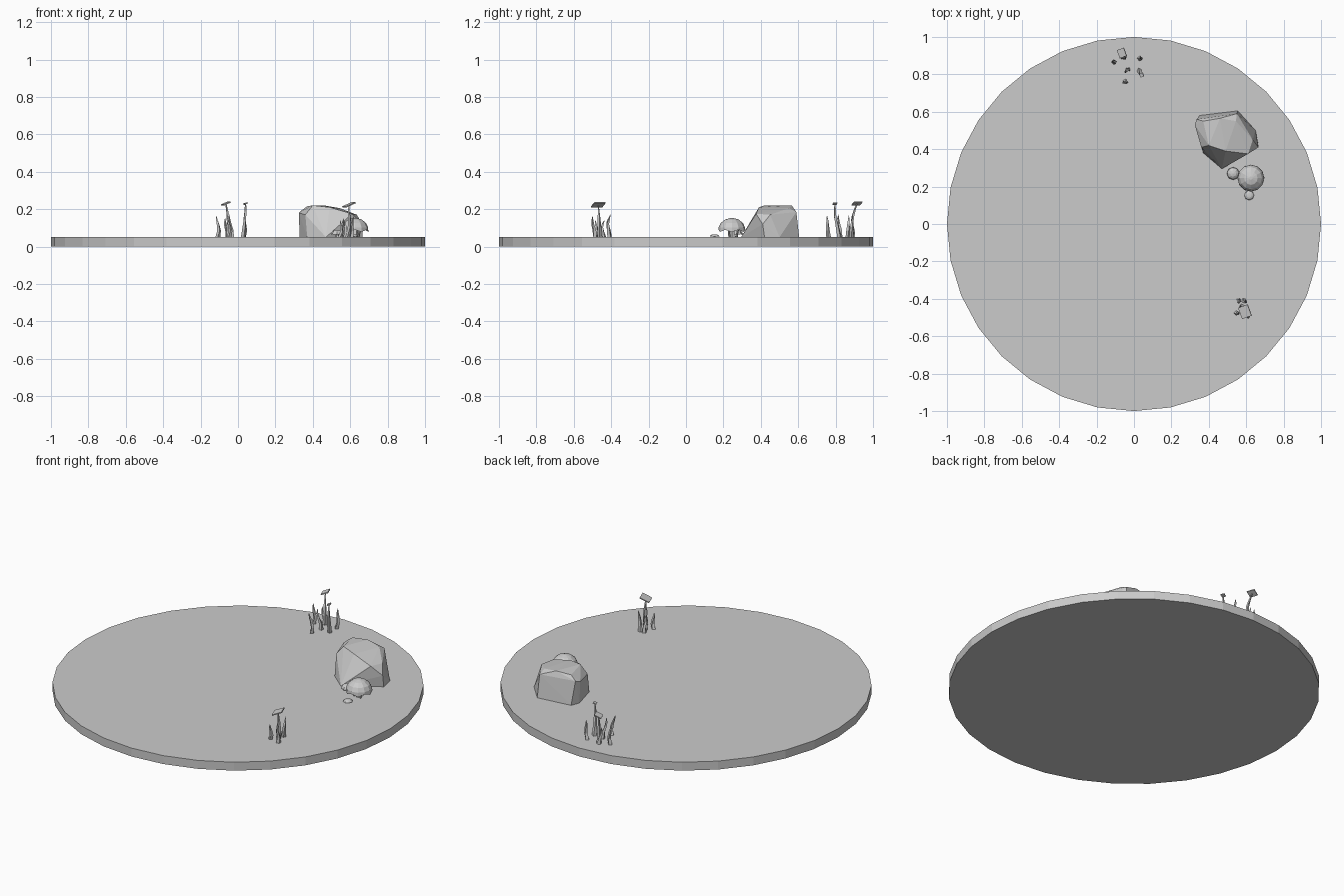
import bpy, bmesh, math
from mathutils import Vector, Matrix

if "Cube" in bpy.data.objects:
    bpy.data.objects.remove(bpy.data.objects["Cube"])

def finish(bm, name):
    bmesh.ops.recalc_face_normals(bm, faces=bm.faces)
    me = bpy.data.meshes.new(name)
    bm.to_mesh(me)
    bm.free()
    ob = bpy.data.objects.new(name, me)
    bpy.context.collection.objects.link(ob)
    return ob

def loft(bm, rings):
    """Skin equal-sized rings and cap both ends."""
    vs = [[bm.verts.new(p) for p in r] for r in rings]
    n = len(vs[0])
    for a, b in zip(vs, vs[1:]):
        for i in range(n):
            j = (i + 1) % n
            bm.faces.new((a[i], a[j], b[j], b[i]))
    bm.faces.new(vs[0][::-1])
    bm.faces.new(vs[-1])

def ring(c, r, n, turn=0.0):
    return [Vector(c) + Vector((r * math.cos(turn + math.tau * i / n),
                                r * math.sin(turn + math.tau * i / n), 0)) for i in range(n)]

# Round ground slab
bpy.ops.mesh.primitive_cylinder_add(vertices=32, radius=1, depth=0.05, location=(0, 0, 0.025))
bpy.context.object.name = "ground_disc"

# Faceted boulder: convex hull of a few corner points
bm = bmesh.new()
for p in [(.33, .53, .05), (.35, .58, .05), (.555, .605, .05), (.65, .50, .05),
          (.665, .42, .05), (.47, .295, .05), (.37, .38, .05),
          (.325, .53, .18), (.335, .56, .19), (.55, .59, .185), (.36, .41, .17),
          (.37, .55, .215), (.46, .565, .22), (.545, .55, .205), (.40, .42, .22),
          (.49, .39, .21), (.61, .375, .175), (.635, .45, .17), (.665, .41, .12)]:
    bm.verts.new(p)
res = bmesh.ops.convex_hull(bm, input=bm.verts)
bmesh.ops.delete(bm, geom=[v for v in bm.verts if not v.link_faces], context='VERTS')
finish(bm, "boulder")

# Mushrooms: domed cap with a ragged rim on a stem
def mushroom(name, x, y, r, top, h, n, drop):
    bm = bmesh.new()
    rim = top - h
    rings = [ring((x, y, top - 0.001), r * .12, n)]
    for a in (30, 55, 78):
        rings.append(ring((x, y, rim + h * math.cos(math.radians(a))), r * math.sin(math.radians(a)), n))
    edge = ring((x, y, rim), r, n)
    for i in range(0, n, 2):
        edge[i].z -= drop
    rings += [edge, ring((x, y, rim + drop * .5), r * .75, n), ring((x, y, rim + h * .3), r * .2, n)]
    loft(bm, rings)
    loft(bm, [ring((x, y, .05), r * .25, 6), ring((x, y, rim + h * .4), r * .17, 6)])
    finish(bm, name)

mushroom("large_mushroom", .625, .245, .072, .153, .063, 12, .012)
mushroom("small_mushroom_back", .53, .27, .034, .09, .024, 8, .003)
mushroom("small_mushroom_front", .616, .153, .026, .066, .012, 8, .001)
bm = bmesh.new()
for dx, dy in ((-.035, -.012), (.01, .035), (.028, -.018)):
    loft(bm, [ring((.625 + dx * .7, .245 + dy * .7, .05), .006, 4),
              ring((.625 + dx, .245 + dy, .1), .005, 4)])
finish(bm, "mushroom_side_stems")

# Wavy tapered grass blades, some carrying a small flat tip
def blade(bm, x, y, top, lean, seed, tip=0):
    rings = []
    for t, r in ((0, .013), (.3, .0105), (.6, .008), (.82, .0055), (1, .003 if tip else .0012)):
        w = .007 * math.sin(t * 5 + seed)
        c = (x + lean[0] * t ** 1.4 + w * math.cos(seed),
             y + lean[1] * t ** 1.4 + w * math.sin(seed), .05 + (top - .05) * t)
        rings.append(ring(c, r, 4, seed + t))
    loft(bm, rings)
    if tip:
        m = (Matrix.Translation(c) @ Matrix.Rotation(.35, 4, 'Z')
             @ Matrix.Rotation(-.4, 4, 'Y') @ Matrix.Diagonal((tip, tip * 1.1, .006, 1)))
        bmesh.ops.create_cube(bm, size=1, matrix=m)

clumps = {
    "grass_back": [(-.108, .866, .165, (0, .005), 0, 0), (-.058, .888, .15, (-.01, .01), 1, 0),
                   (-.048, .885, .23, (-.015, .025), 2, .042), (.03, .885, .165, (.01, .005), 3, 0),
                   (-.035, .822, .17, (-.01, -.005), 4, 0), (.03, .815, .23, (.012, -.022), 5, .02),
                   (-.045, .762, .165, (-.01, -.01), 6, 0)],
    "grass_right": [(.546, -.475, .14, (.01, -.01), 0, 0), (.557, -.414, .15, (.01, 0), 1, 0),
                    (.59, -.414, .17, (.01, .005), 2, 0), (.588, -.46, .223, (.012, -.01), 3, .058),
                    (.605, -.492, .16, (.015, -.005), 4, 0), (.578, -.445, .14, (-.01, .005), 5, 0)],
}
for name, blades in clumps.items():
    bm = bmesh.new()
    for b in blades:
        blade(bm, *b)
    finish(bm, name)
